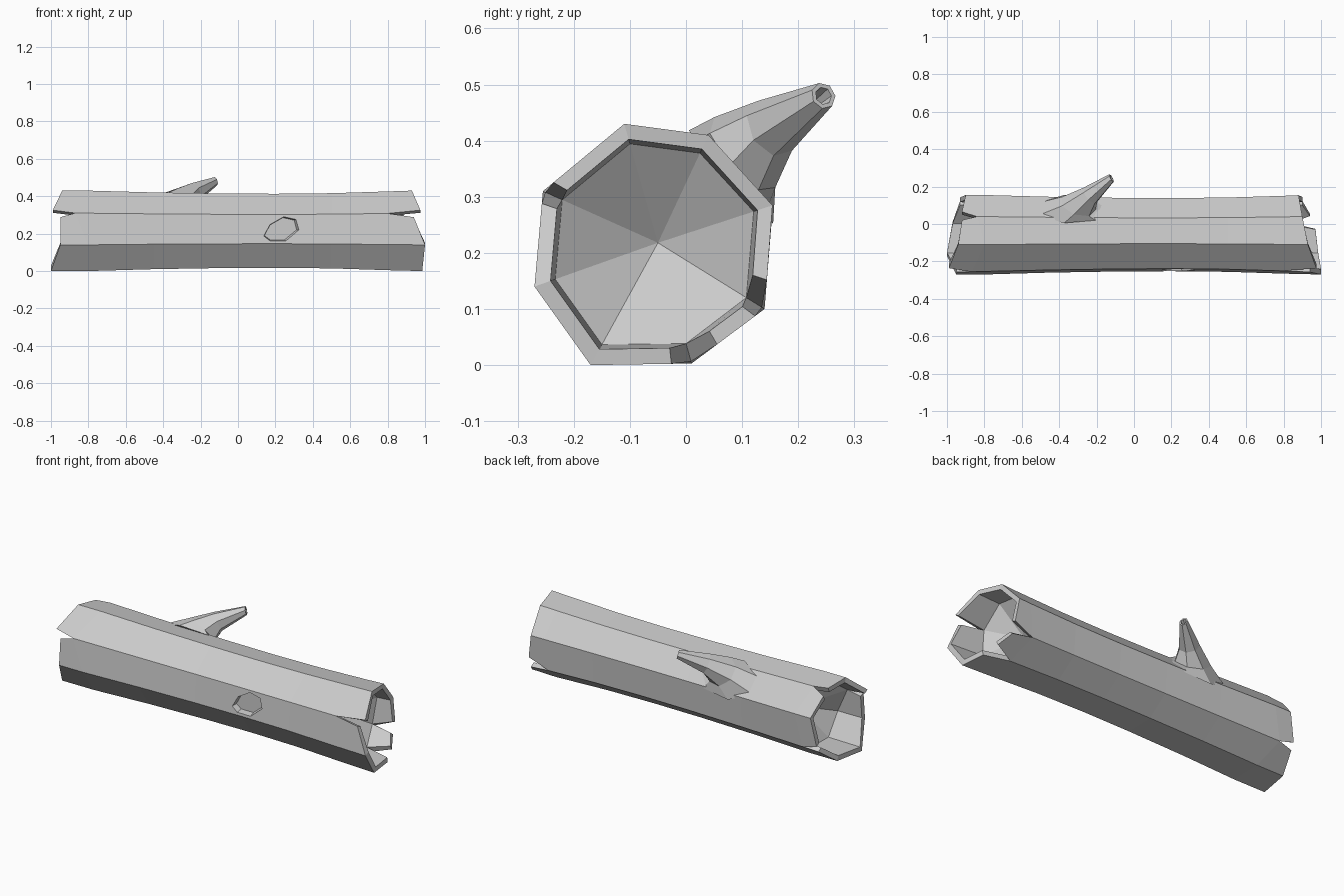
import bpy, bmesh, math
from mathutils import Vector

cube = bpy.data.objects.get("Cube")
if cube:
    bpy.data.objects.remove(cube)

bark = bpy.data.materials.new("grey_bark")
bark.use_nodes = True
GREY = (0.6, 0.6, 0.6, 1)
bark.diffuse_color = GREY
bsdf = next(n for n in bark.node_tree.nodes if n.type == 'BSDF_PRINCIPLED')
bsdf.inputs["Base Color"].default_value = GREY


def finish(bm, name):
    bmesh.ops.recalc_face_normals(bm, faces=bm.faces)
    mesh = bpy.data.meshes.new(name)
    bm.to_mesh(mesh)
    bm.free()
    mesh.materials.append(bark)
    obj = bpy.data.objects.new(name, mesh)
    bpy.context.collection.objects.link(obj)
    return obj


def bridge(bm, a, b):
    n = len(a)
    for i in range(n):
        j = (i + 1) % n
        bm.faces.new((a[i], a[j], b[j], b[i]))


# Log cross-section (y, z), clockwise from the top
SECTION = [(-.11, .43), (.04, .41), (.155, .285), (.14, .10),
           (.01, .003), (-.17, 0), (-.27, .14), (-.255, .31)]
CENTRE = Vector((0, -.05, .218))
N = len(SECTION)


def log_point(i, x, k=1.0):
    d = (x - .2) / (1.0 if x < .2 else .7)
    s = min(1.0, .92 + .08 * d * d) * k
    y, z = SECTION[i % N]
    p = CENTRE + (Vector((0, y, z)) - CENTRE) * s
    p.x = x
    return p


def splintered_end(bm, ring, side, tips, notches, pull):
    """Hollow end: one plank per side, split apart at the notches."""
    inner = [bm.verts.new(log_point(i, v.co.x, .85)) for i, v in enumerate(ring)]
    apex = bm.verts.new((side * .68, CENTRE.y, CENTRE.z))
    shared = {}

    def tip(p, end):
        i = (p + end) % N
        key = (i, end) if i in notches else (i, 0)
        if key not in shared:
            x = side * tips[p][end]
            pair = []
            for k in (1.0, .87):
                co = log_point(i, x, k)
                if i in notches:
                    other = log_point(p + 1 - end, x, k)
                    co = co.lerp(other, pull.get((p, end), .13))
                pair.append(bm.verts.new(co))
            shared[key] = pair
        return shared[key]

    for p in range(N):
        q = (p + 1) % N
        (ao, ai), (bo, bi) = tip(p, 0), tip(p, 1)
        bm.faces.new((ring[p], ring[q], bo, ao))
        bm.faces.new((inner[p], inner[q], bi, ai))
        bm.faces.new((ao, bo, bi, ai))
        bm.faces.new((inner[p], inner[q], apex))
        if p in notches:
            bm.faces.new((ring[p], inner[p], ai, ao))
        if q in notches:
            bm.faces.new((ring[q], inner[q], bi, bo))


# Log body with both broken ends
NOTCH_L = {3: .78, 4: .82, 7: .80}
NOTCH_R = {1: .84, 3: .84, 7: .87}
TIPS_L = [(.93, .90), (.90, .88), (.88, .90), (.90, .94),
          (.97, .985), (.985, 1), (1, .94), (.975, .93)]
TIPS_R = [(.94, .92), (.92, .90), (.90, .93), (.93, .97),
          (.97, 1), (1, .95), (.95, .95), (.99, .94)]
bm = bmesh.new()
rings = []
for x in (-.8, -.45, -.1, .2, .5, .8):
    xs = [x] * N
    if x == -.8:
        xs = [-NOTCH_R.get(i, .8) for i in range(N)]
    if x == .8:
        xs = [NOTCH_L.get(i, .8) for i in range(N)]
    rings.append([bm.verts.new(log_point(i, xs[i])) for i in range(N)])
for a, b in zip(rings, rings[1:]):
    bridge(bm, a, b)
splintered_end(bm, rings[-1], 1, TIPS_L, NOTCH_L, {(2, 1): .28, (3, 1): .35, (4, 0): .2})
splintered_end(bm, rings[0], -1, TIPS_R, NOTCH_R, {(1, 0): .22})
log = finish(bm, "hollow_log")

# Shallow knot hole cut into the front
KNOT = [(.135, .185), (.17, .158), (.26, .158), (.335, .22),
        (.32, .28), (.25, .296), (.17, .25)]
bm = bmesh.new()
loops = []
for y, k, dx in ((-.30, 1.06, .005), (-.215, .86, -.008)):
    loops.append([bm.verts.new((.235 + (x - .235) * k + dx, y, .222 + (z - .222) * k))
                  for x, z in KNOT])
    bm.faces.new(loops[-1])
bridge(bm, *loops)
cutter = finish(bm, "knot_cutter")
cutter.hide_render = True
mod = log.modifiers.new("knot_hole", 'BOOLEAN')
mod.operation = 'DIFFERENCE'
mod.solver = 'EXACT'
mod.object = cutter
graph = bpy.context.evaluated_depsgraph_get()
log.data = bpy.data.meshes.new_from_object(log.evaluated_get(graph))
log.modifiers.clear()
bpy.data.objects.remove(cutter)

# Broken branch: flared base, bent middle and small hollow tip
bm = bmesh.new()
BRANCH = [  # centre, axis, radius along the log, radius across
    ((-.33, .08, .335), (0, .74, .67), .20, .115),
    ((-.30, .10, .375), (.3, .72, .62), .10, .085),
    ((-.235, .152, .422), (.7, .6, .4), .055, .055),
    ((-.12, .245, .48), (.85, .45, .25), .024, .024),
    ((-.12, .245, .48), (.85, .45, .25), .016, .016),
    ((-.15, .225, .463), (.85, .45, .25), .012, .012)]
loops = []
for centre, axis, ru, rv in BRANCH:
    axis = Vector(axis).normalized()
    u = Vector((1, 0, 0))
    u = (u - axis * u.dot(axis)).normalized()
    v = axis.cross(u)
    loops.append([bm.verts.new(Vector(centre) + u * ru * math.cos(t) + v * rv * math.sin(t))
                  for t in (math.tau * i / 7 for i in range(7))])
for a, b in zip(loops, loops[1:]):
    bridge(bm, a, b)
bm.faces.new(loops[0])
bm.faces.new(loops[-1])
finish(bm, "branch_stub")
